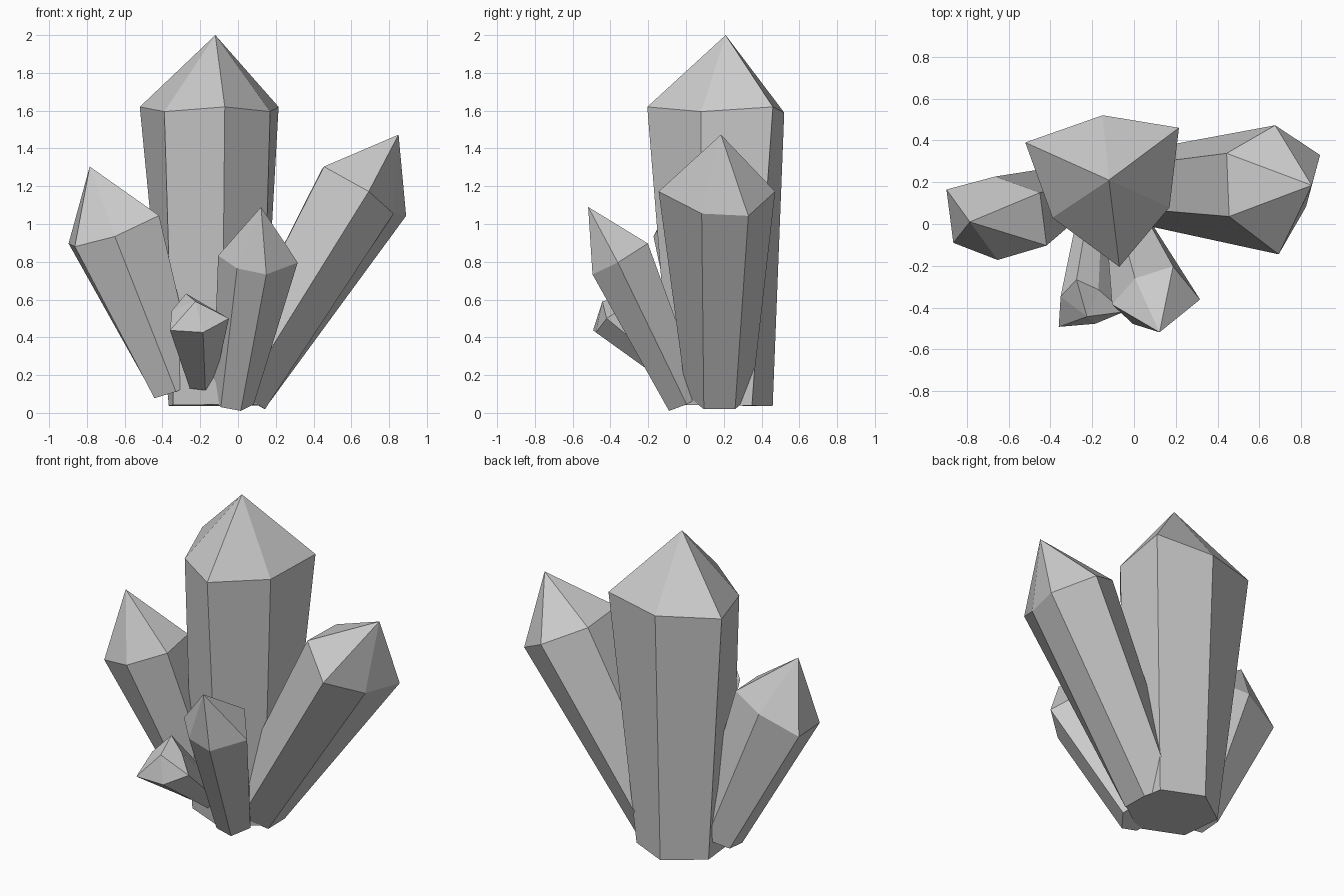
import bpy, bmesh
from mathutils import Vector

if "Cube" in bpy.data.objects:
    bpy.data.objects.remove(bpy.data.objects["Cube"])


def crystal(name, base, base_r, apex, ring):
    """Six-sided shaft flaring from a regular base to an uneven shoulder, with a pyramid tip."""
    base, apex = Vector(base), Vector(apex)
    ring = [Vector(p) for p in ring]
    n = len(ring)
    centre = sum(ring, Vector()) / n
    axis = (centre - base).normalized()
    foot = []
    for p in ring:
        d = p - centre
        d -= axis * d.dot(axis)
        foot.append(base + d.normalized() * base_r)

    bm = bmesh.new()
    lo = [bm.verts.new(p) for p in foot]
    hi = [bm.verts.new(p) for p in ring]
    tip = bm.verts.new(apex)
    bm.faces.new(lo)
    for i in range(n):
        j = (i + 1) % n
        bm.faces.new((lo[i], lo[j], hi[j], hi[i]))
        bm.faces.new((hi[i], hi[j], tip))
    bmesh.ops.recalc_face_normals(bm, faces=bm.faces)
    mesh = bpy.data.meshes.new(name)
    bm.to_mesh(mesh)
    bm.free()
    obj = bpy.data.objects.new(name, mesh)
    bpy.context.collection.objects.link(obj)
    return obj


# tall central crystal
crystal("main_crystal", (-.12, .19, .04), .27, (-.12, .21, 2.0),
        [(-.52, .39, 1.62), (-.39, .03, 1.595), (-.07, -.205, 1.62),
         (.17, .08, 1.595), (.215, .46, 1.62), (-.15, .52, 1.59)])

# large crystal leaning right
crystal("right_crystal", (.01, .175, .10), .175, (.85, .185, 1.473),
        [(.443, .338, 1.288), (.675, .472, 1.172), (.89, .33, 1.043),
         (.823, .083, 1.055), (.692, -.145, 1.172), (.455, .036, 1.304)])

# medium crystal leaning left
crystal("left_crystal", (-.33, .14, .13), .14, (-.785, .01, 1.304),
        [(-.897, .165, .897), (-.864, -.09, .88), (-.652, -.172, .934),
         (-.418, -.103, 1.045), (-.45, .15, 1.06), (-.664, .227, 1.0)])

# smaller crystal leaning forward
crystal("front_crystal", (-.025, .0, .06), .11, (.122, -.518, 1.09),
        [(-.105, -.385, .833), (-.005, -.478, .765), (.15, -.495, .733),
         (.316, -.361, .796), (.187, -.202, .897), (.005, -.26, .885)])

# little stub crystal at the front left
crystal("small_crystal", (-.2, .0, .175), .08, (-.225, -.443, .59),
        [(-.36, -.492, .437), (-.185, -.477, .426), (-.048, -.42, .5),
         (-.17, -.314, .57), (-.275, -.266, .632), (-.351, -.347, .54)])
